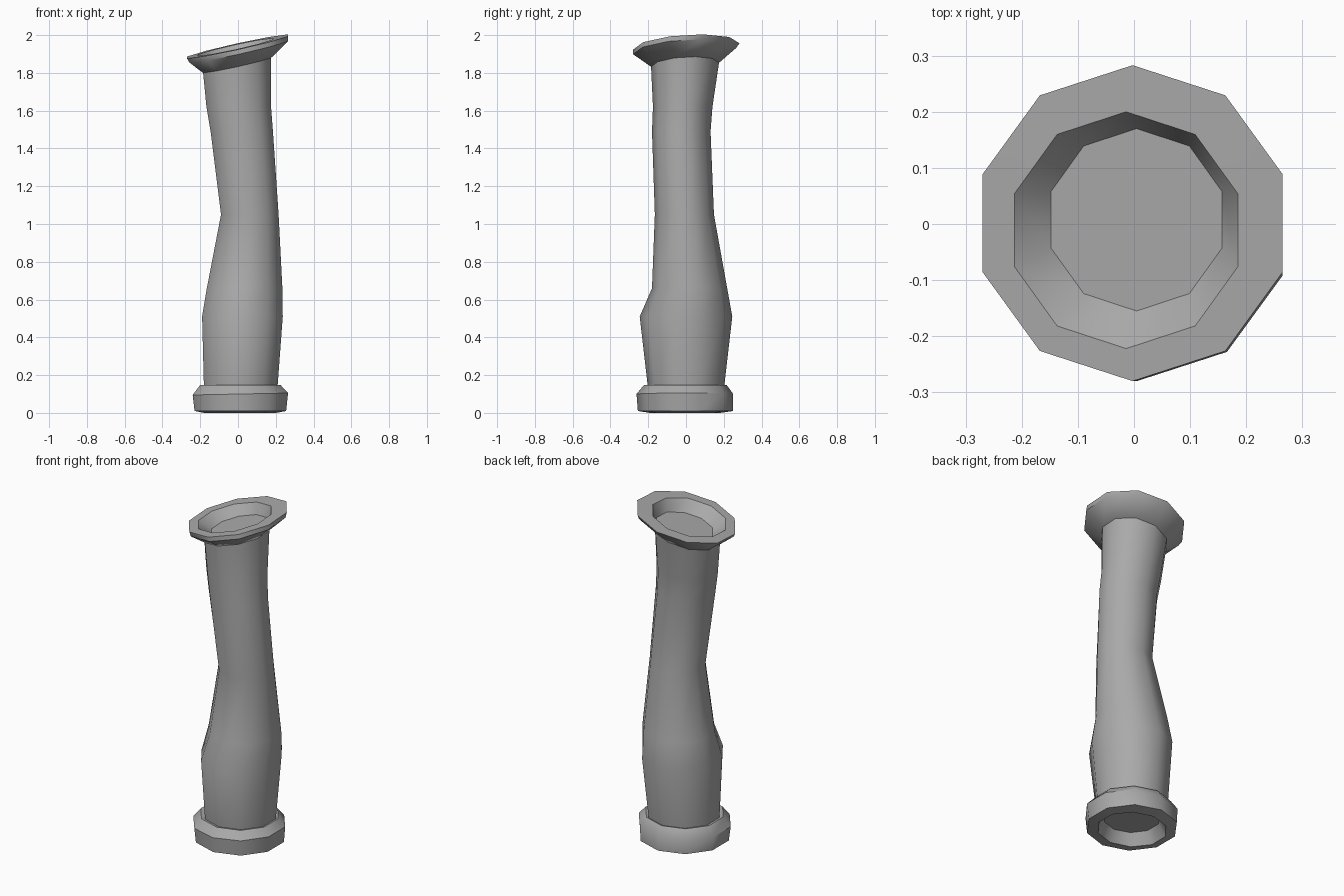
import bpy, bmesh
from math import radians, cos, sin

SIDES = 10

if "Cube" in bpy.data.objects:
    bpy.data.objects.remove(bpy.data.objects["Cube"], do_unlink=True)

stone = bpy.data.materials.new("grey stone")
stone.use_nodes = True
stone.diffuse_color = (0.4, 0.4, 0.4, 1)
stone.node_tree.nodes["Principled BSDF"].inputs["Base Color"].default_value = (0.4, 0.4, 0.4, 1)


def ring(bm, x0, x1, y0, y1, z, sx=0, sy=0):
    """Ten-sided ring filling the given bounds, tilted by slopes sx and sy."""
    verts = []
    for i in range(SIDES):
        a = radians(90 + i * 360 / SIDES)
        dx = cos(a) / cos(radians(18)) * (x1 - x0) / 2
        dy = sin(a) * (y1 - y0) / 2
        verts.append(bm.verts.new(((x0 + x1) / 2 + dx, (y0 + y1) / 2 + dy,
                                   z + sx * dx + sy * dy)))
    return verts


def loft(name, sections):
    """Skin a stack of rings and close both ends."""
    bm = bmesh.new()
    rings = [ring(bm, *s) for s in sections]
    for a, b in zip(rings, rings[1:]):
        for i in range(SIDES):
            j = (i + 1) % SIDES
            bm.faces.new((a[i], a[j], b[j], b[i]))
    bm.faces.new(rings[0][::-1])
    bm.faces.new(rings[-1])
    bmesh.ops.recalc_face_normals(bm, faces=bm.faces)
    mesh = bpy.data.meshes.new(name)
    bm.to_mesh(mesh)
    bm.free()
    obj = bpy.data.objects.new(name, mesh)
    bpy.context.collection.objects.link(obj)
    mesh.materials.append(stone)
    bpy.ops.object.select_all(action="DESELECT")
    obj.select_set(True)
    bpy.context.view_layer.objects.active = obj
    bpy.ops.object.shade_smooth_by_angle(angle=radians(40))
    return obj


# Foot collar, hollowed underneath
loft("base_collar", [
    (-.14, .16, -.16, .15, .07),
    (-.18, .20, -.19, .18, .00),
    (-.23, .255, -.255, .25, .01),
    (-.24, .265, -.262, .25, .10, .02),
    (-.20, .225, -.222, .215, .148),
    (-.17, .20, -.19, .19, .14),
])

# Bent, uneven column
loft("shaft", [
    (-.18, .208, -.20, .20, .12),
    (-.19, .237, -.245, .245, .51),
    (-.165, .235, -.18, .218, .66),
    (-.09, .215, -.165, .148, 1.05),
    (-.145, .185, -.18, .13, 1.49),
    (-.167, .175, -.175, .14, 1.62),
    (-.185, .175, -.185, .175, 1.845, .22, .06),
])

# Tilted flaring lip with a shallow dish
TILT = (.22, .06)
loft("top_lip", [
    (-.185, .175, -.185, .175, 1.843, *TILT),
    (-.255, .265, -.28, .265, 1.915, *TILT),
    (-.27, .265, -.28, .283, 1.94, *TILT),
    (-.213, .185, -.222, .20, 1.937, *TILT),
    (-.148, .157, -.155, .17, 1.88, *TILT),
])
